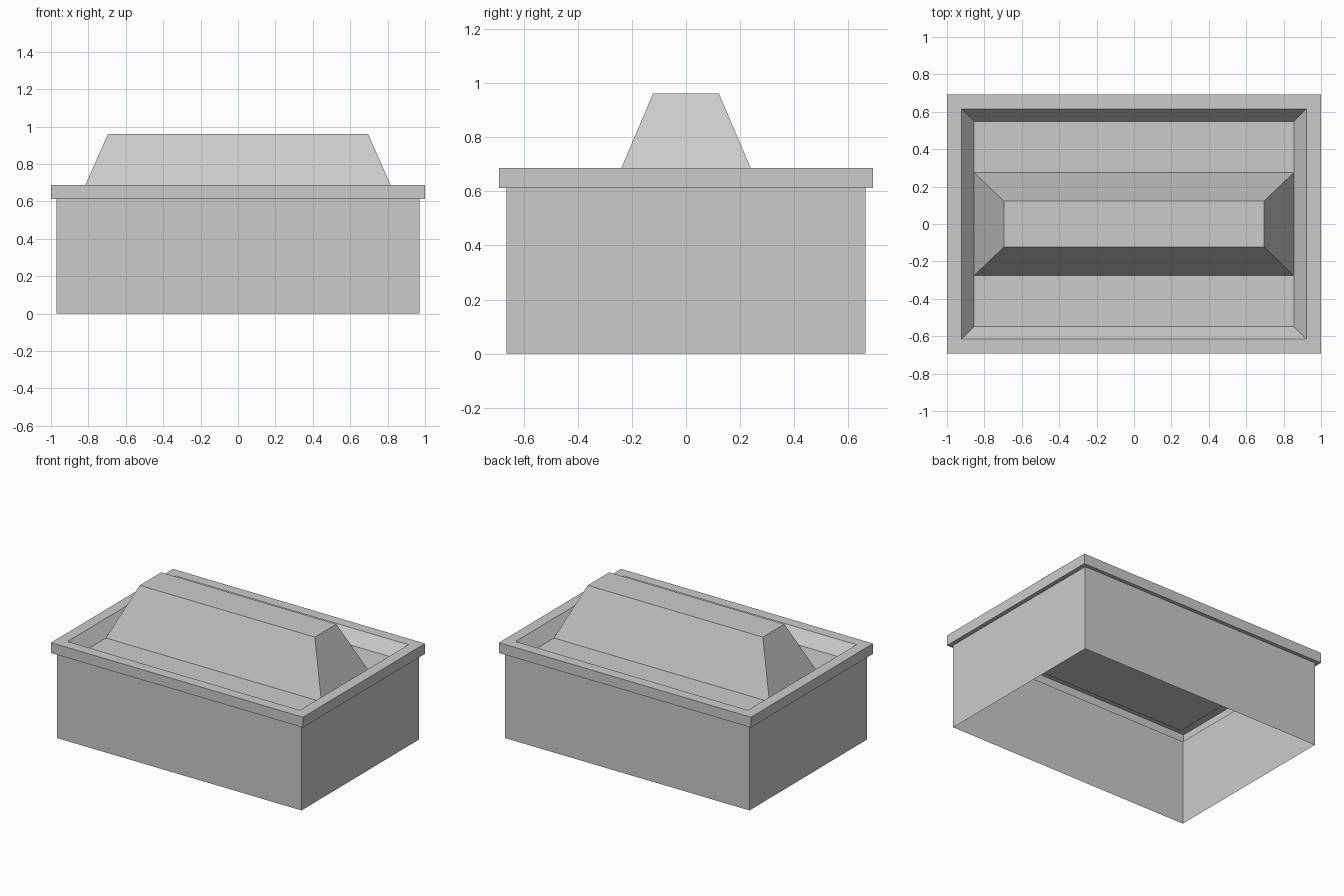
import bpy
import bmesh

default = bpy.data.objects.get("Cube")
if default:
    bpy.data.objects.remove(default, do_unlink=True)

# One plain grey for the whole model
GREY = (0.6, 0.6, 0.6, 1.0)
grey = bpy.data.materials.new("plain_grey")
grey.use_nodes = True
grey.diffuse_color = GREY
bsdf = next(n for n in grey.node_tree.nodes if n.type == "BSDF_PRINCIPLED")
bsdf.inputs["Base Color"].default_value = GREY


def rectangle_loft(name, rings, cap=False):
    """Skin a run of centred rectangles (half width, half depth, height)."""
    bm = bmesh.new()
    loops = [[bm.verts.new((sx * hx, sy * hy, z))
              for sx, sy in ((-1, -1), (1, -1), (1, 1), (-1, 1))]
             for hx, hy, z in rings]
    for low, high in zip(loops, loops[1:]):
        for i in range(4):
            j = (i + 1) % 4
            bm.faces.new((low[i], low[j], high[j], high[i]))
    if cap:
        bm.faces.new(loops[-1])
    mesh = bpy.data.meshes.new(name)
    bm.to_mesh(mesh)
    bm.free()
    mesh.materials.append(grey)
    obj = bpy.data.objects.new(name, mesh)
    bpy.context.collection.objects.link(obj)
    return obj


WALL = (0.97, 0.665)
LIP = (1.0, 0.692)
RIM_BOTTOM, RIM_TOP, FLOOR = 0.613, 0.687, 0.6

# Thin box walls, open underneath
rectangle_loft("box_walls", [(*WALL, 0), (*WALL, RIM_BOTTOM)])

# Overhanging rim that folds inward to the sunken tray
rectangle_loft("rim", [(*WALL, RIM_BOTTOM), (*LIP, RIM_BOTTOM),
                       (*LIP, RIM_TOP), (0.922, 0.615, RIM_TOP)])

# Sloped tray sides and floor
rectangle_loft("tray", [(0.922, 0.615, RIM_TOP), (0.855, 0.548, FLOOR)], cap=True)

# Tapered block standing on the tray floor
rectangle_loft("raised_block", [(0.855, 0.276, FLOOR), (0.695, 0.122, 0.962)], cap=True)
